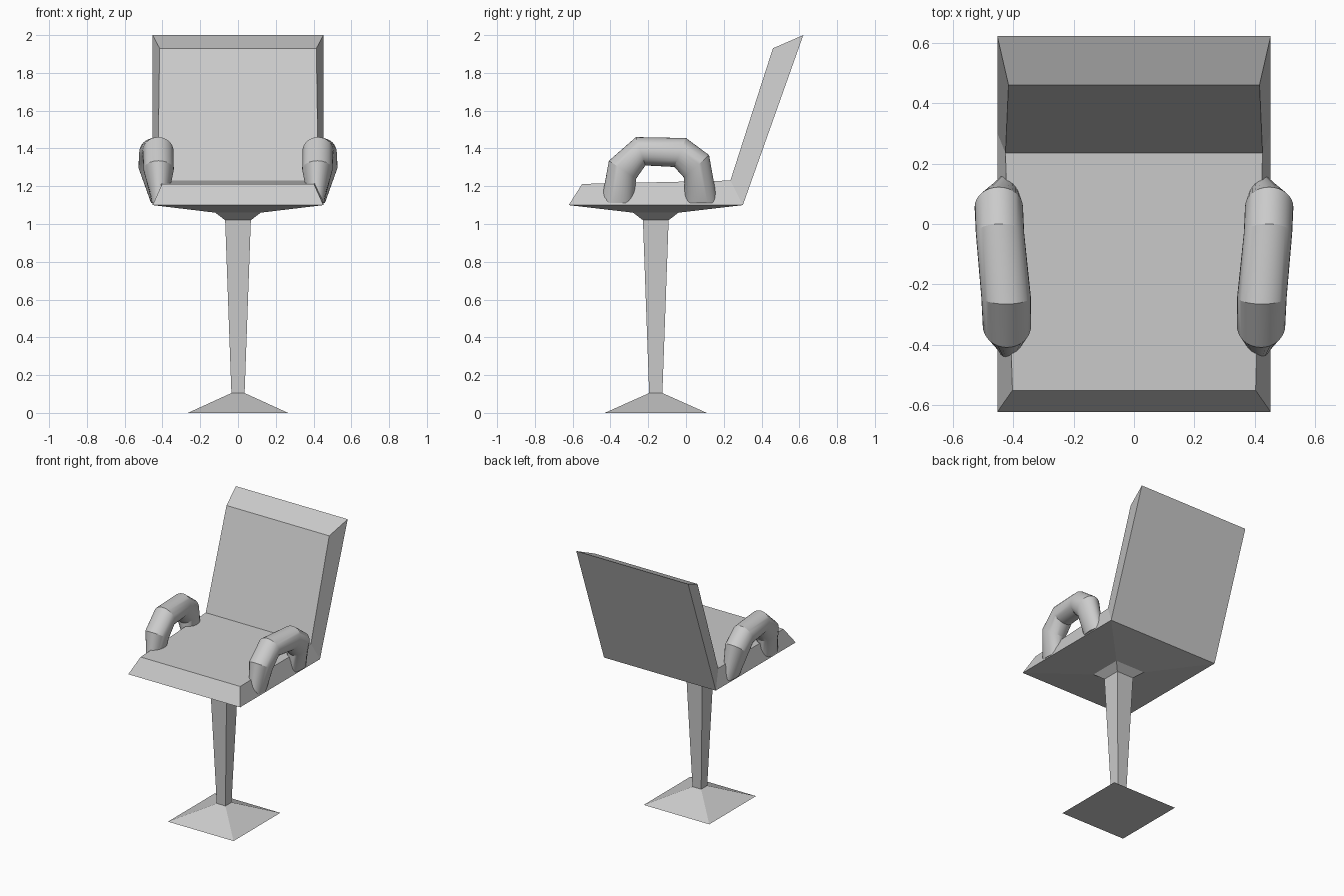
import bpy, bmesh
from math import sin, cos, tau

if "Cube" in bpy.data.objects:
    bpy.data.objects.remove(bpy.data.objects["Cube"])


def make_object(name, bm):
    mesh = bpy.data.meshes.new(name)
    bm.to_mesh(mesh)
    bm.free()
    obj = bpy.data.objects.new(name, mesh)
    bpy.context.collection.objects.link(obj)
    return obj


def loft(rings, cap_end=True):
    """Skin a list of equal-length rings, closing the ends."""
    bm = bmesh.new()
    vr = [[bm.verts.new(p) for p in ring] for ring in rings]
    n = len(vr[0])
    for a, b in zip(vr, vr[1:]):
        for i in range(n):
            j = (i + 1) % n
            bm.faces.new((a[i], a[j], b[j], b[i]))
    bm.faces.new(vr[0][::-1])
    if cap_end:
        bm.faces.new(vr[-1])
    return bm


def rect(hx, hy, z, cy=-0.16):
    return [(-hx, cy - hy, z), (hx, cy - hy, z), (hx, cy + hy, z), (-hx, cy + hy, z)]


# Pedestal: flared foot, tapering column, flared underside meeting the seat rim
sections = [(0.265, 0.27, 0), (0.035, 0.035, 0.105), (0.068, 0.068, 1.02),
            (0.12, 0.12, 1.06), (0.452, 0.461, 1.10)]
make_object("pedestal", loft([rect(*s) for s in sections], cap_end=False))

# Seat and backrest: bevelled L-shaped shell (half width, y, z)
outline = [(0.452, -0.621, 1.10), (0.452, 0.301, 1.10), (0.452, 0.621, 2.0),
           (0.415, 0.46, 1.93), (0.425, 0.235, 1.23), (0.402, -0.55, 1.212)]
bm = bmesh.new()
left = [bm.verts.new((-x, y, z)) for x, y, z in outline]
right = [bm.verts.new(p) for p in outline]
for i in range(1, 6):
    j = (i + 1) % 6
    bm.faces.new((left[i], left[j], right[j], right[i]))
for quad in ((0, 1, 4, 5), (1, 2, 3, 4)):
    bm.faces.new([right[i] for i in quad])
    bm.faces.new([left[i] for i in reversed(quad)])
make_object("seat_and_backrest", bm)

# Armrests: mitred tube, flattened where it enters the seat
# (centre x, half width, inner y, inner z, outer y, outer z)
joints = [(0.415, 0.04, -0.278, 1.11, -0.450, 1.11),
          (0.42, 0.08, -0.264, 1.24, -0.408, 1.335),
          (0.423, 0.082, -0.215, 1.31, -0.265, 1.46),
          (0.443, 0.08, -0.062, 1.302, 0.0, 1.455),
          (0.447, 0.08, -0.01, 1.245, 0.122, 1.365),
          (0.42, 0.04, -0.006, 1.11, 0.168, 1.11)]
SIDES = 32
rings = []
for cx, rx, y0, z0, y1, z1 in joints:
    ring = []
    for k in range(SIDES):
        a = tau * k / SIDES
        t = 0.5 + 0.5 * sin(a)
        ring.append((cx + rx * cos(a), y0 + (y1 - y0) * t, z0 + (z1 - z0) * t))
    rings.append(ring)
bm = loft(rings)
bmesh.ops.recalc_face_normals(bm, faces=bm.faces)
arms = make_object("armrests", bm)
arms.modifiers.new("mirror", 'MIRROR').use_axis = (True, False, False)
bpy.context.view_layer.objects.active = arms
arms.select_set(True)
bpy.ops.object.shade_smooth_by_angle(angle=0.42)
